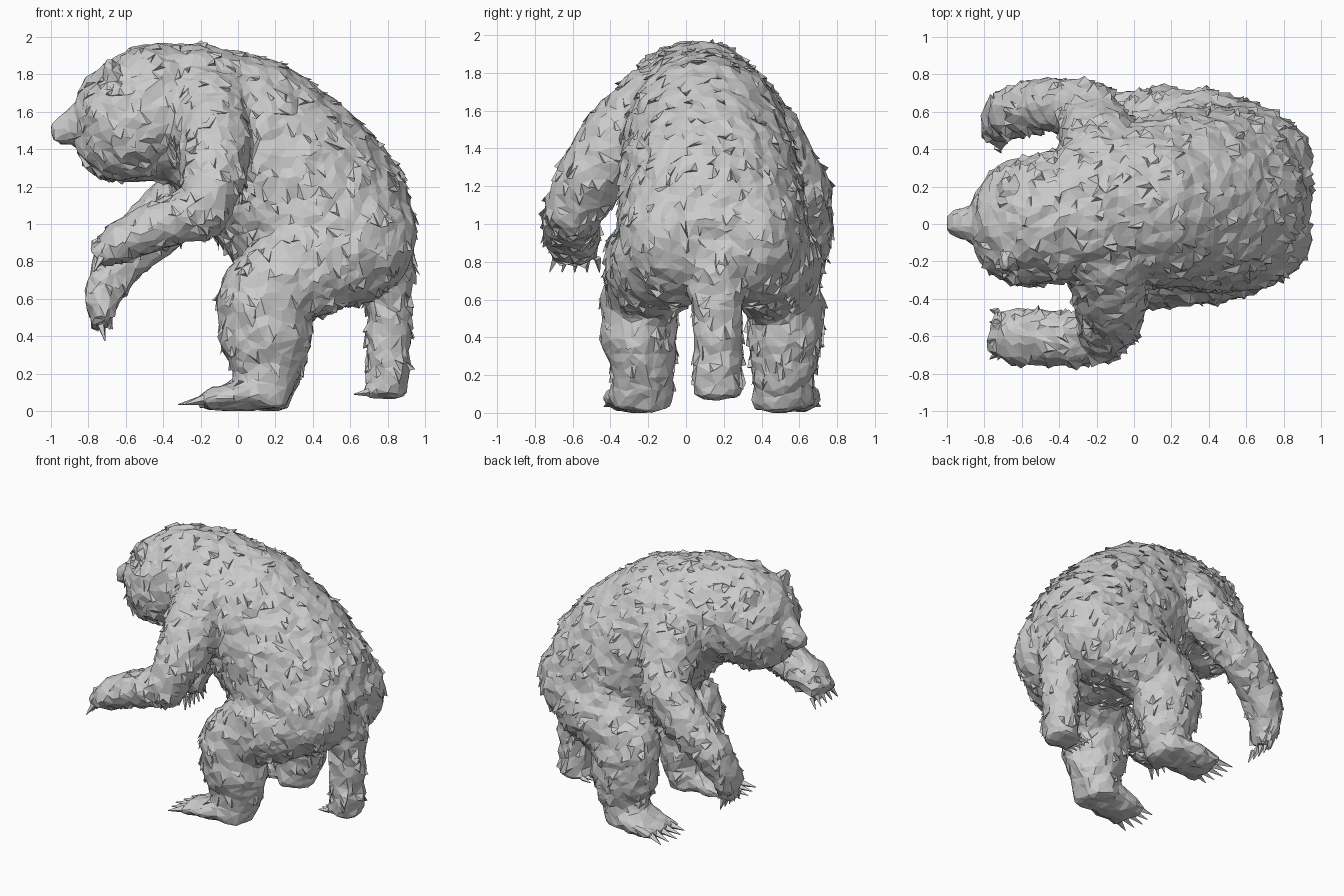
import bpy, bmesh, math, random
from mathutils import Vector, Matrix

if "Cube" in bpy.data.objects:
    bpy.data.objects.remove(bpy.data.objects["Cube"])

random.seed(7)
Y = Vector((0, 1, 0))
MID = 0.14                      # lateral centre of the hindquarters
flesh = bmesh.new()             # all furry volumes, fused afterwards


def tube(pts, n=18):
    """Loft of ellipses: points are (x, y, z, side radius, other radius)."""
    c = [Vector(p[:3]) for p in pts]
    rings = []
    for i, p in enumerate(pts):
        t = (c[min(i + 1, len(c) - 1)] - c[max(i - 1, 0)]).normalized()
        side = (Y - t * t.y).normalized()
        up = t.cross(side)
        rings.append([flesh.verts.new(c[i] + side * p[3] * math.cos(a) + up * p[4] * math.sin(a))
                      for a in (2 * math.pi * k / n for k in range(n))])
    for a, b in zip(rings, rings[1:]):
        for k in range(n):
            flesh.faces.new((a[k], a[(k + 1) % n], b[(k + 1) % n], b[k]))
    flesh.faces.new(rings[0][::-1])
    flesh.faces.new(rings[-1])


def blob(c, r):
    m = Matrix.Translation(c) @ Matrix.Diagonal((*r, 1))
    bmesh.ops.create_icosphere(flesh, subdivisions=3, radius=1, matrix=m)


def make_object(name, bm):
    bmesh.ops.recalc_face_normals(bm, faces=bm.faces)
    me = bpy.data.meshes.new(name)
    bm.to_mesh(me)
    bm.free()
    ob = bpy.data.objects.new(name, me)
    bpy.context.collection.objects.link(ob)
    return ob


def claws(name, pairs, r=0.022):
    """A set of four-sided spikes, each from a base point to a tip."""
    bm = bmesh.new()
    for a, b in pairs:
        a, b = Vector(a), Vector(b)
        d = b - a
        m = Matrix.Translation((a + b) / 2) @ d.to_track_quat('Z', 'Y').to_matrix().to_4x4()
        bmesh.ops.create_cone(bm, cap_ends=True, segments=4, radius1=r, radius2=0.003,
                              depth=d.length, matrix=m)
    return make_object(name, bm)


# hunched torso, neck to rump
tube([(-0.55, 0.03, 1.58, .3, .34), (-0.3, 0.06, 1.6, .37, .375), (0, 0.1, 1.47, .43, .46),
      (0.28, 0.13, 1.22, .48, .5), (0.47, 0.14, 0.98, .5, .5), (0.58, 0.15, 0.82, .45, .42),
      (0.64, 0.15, 0.67, .3, .25)], 28)

# head, jaw, snout, ears
blob((-0.45, 0.03, 1.61), (.35, .35, .35))
blob((-0.57, 0.01, 1.56), (.31, .345, .33))
blob((-0.63, 0.0, 1.42), (.23, .26, .19))
tube([(-0.76, 0, 1.57, .14, .12), (-0.88, 0, 1.53, .09, .09), (-0.985, 0, 1.46, .06, .055)], 10)
for s in (-1, 1):
    blob((-0.68, s * 0.2, 1.83), (.035, .055, .065))

# near arm, bent forward
tube([(-0.15, -0.12, 1.62, .25, .24), (-0.13, -0.35, 1.46, .2, .2), (-0.13, -0.51, 1.24, .18, .17),
      (-0.19, -0.6, 1.07, .15, .15), (-0.4, -0.61, 1.0, .145, .13), (-0.62, -0.6, .91, .145, .11),
      (-0.75, -0.58, .83, .12, .06)])
# far arm, reaching lower
tube([(-0.2, .27, 1.58, .24, .24), (-0.18, .45, 1.4, .2, .21), (-0.25, .6, 1.17, .17, .17),
      (-0.45, .64, .98, .14, .16), (-0.64, .6, .8, .135, .14), (-0.74, .54, .58, .12, .085),
      (-0.73, .5, .46, .1, .05)])

# pair of haunches and hind legs mirrored about the body centre
for s in (-1, 1):
    blob((0.54, MID + s * .2, .92), (.41, .3, .36))
    tube([(x, MID + s * w, z, a, b) for x, w, z, a, b in (
        (0.6, .26, .85, .25, .26), (0.36, .32, .79, .26, .29), (0.12, .37, .62, .2, .22))])
    blob((0.1, MID + s * .37, .63), (.2, .2, .2))
    tube([(x, MID + s * w, z, a, b) for x, w, z, a, b in (
        (0.17, .36, .72, .2, .22), (0.135, .39, .57, .2, .25), (0.15, .385, .36, .19, .24),
        (0.155, .37, .2, .16, .18), (0.12, .38, .03, .16, .13))])
    tube([(x, MID + s * w, z, a, b) for x, w, z, a, b in (
        (0.23, .38, .09, .12, .08), (0.02, .4, .09, .165, .085), (-0.2, .42, .05, .16, .035))])

# rear stub limb with small foot
tube([(0.79, .16, .85, .17, .15), (0.81, .165, .6, .135, .12), (0.8, .17, .25, .125, .115),
      (0.8, .17, .08, .12, .11)])
tube([(0.88, .17, .12, .1, .045), (0.68, .17, .1, .1, .03)])

# fuse the volumes, roughen, and reduce to irregular facets
body = make_object("bear_body", flesh)
rm = body.modifiers.new("fuse", 'REMESH')
rm.mode, rm.voxel_size = 'VOXEL', 0.025
sm = body.modifiers.new("soften", 'SMOOTH')
sm.iterations, sm.factor = 6, 0.5
tex = bpy.data.textures.new("fur_noise", 'CLOUDS')
tex.noise_scale = 0.09
dp = body.modifiers.new("roughen", 'DISPLACE')
dp.texture, dp.strength, dp.mid_level = tex, 0.045, 0.4
dec = body.modifiers.new("facets", 'DECIMATE')
dec.ratio = 0.17
dg = bpy.context.evaluated_depsgraph_get()
fused = bpy.data.meshes.new_from_object(body.evaluated_get(dg))
body.modifiers.clear()
body.data = fused

# shaggy fur: pull random larger facets out into swept tufts
bm = bmesh.new()
bm.from_mesh(fused)
bmesh.ops.triangulate(bm, faces=bm.faces)
bm.normal_update()
tufted = [f for f in bm.faces if random.random() < 0.16 and f.calc_area() > 0.0008
          and f.calc_center_median().z > 0.15 and f.calc_center_median().x > -.84]
for v in bmesh.ops.poke(bm, faces=tufted)['verts']:
    n = v.link_faces[0].normal
    sweep = Vector((0.35, 0, -0.9))
    sweep = sweep - n * sweep.dot(n)
    v.co += n * random.uniform(.008, .025) + sweep * random.uniform(.02, .06)
for v in bm.verts:
    v.co.z = max(v.co.z, 0)
    v.co.x = max(v.co.x, -1)
bm.to_mesh(fused)
bm.free()
for p in fused.polygons:
    p.use_smooth = False

# claws on hands, feet and stub
five = (-.11, -.055, 0, .055, .11)
claws("near_hand_claws", [((-.73, -.58 + d, .82), (-.77, -.59 + d * 1.2, .745)) for d in five])
claws("far_hand_claws", [((-.73, .5 + d * .8, .46), (-.71, .49 + d, .375)) for d in five])
for name, s in (("near_foot_claws", -1), ("far_foot_claws", 1)):
    claws(name, [((-.18, MID + s * .42 + d, .06), (-.32 + abs(d) * .3, MID + s * .43 + d * 1.3, .035))
                 for d in five], 0.028)
claws("stub_claws", [((.7, .17 + d * .7, .1), (.62, .17 + d * .8, .09)) for d in five])
